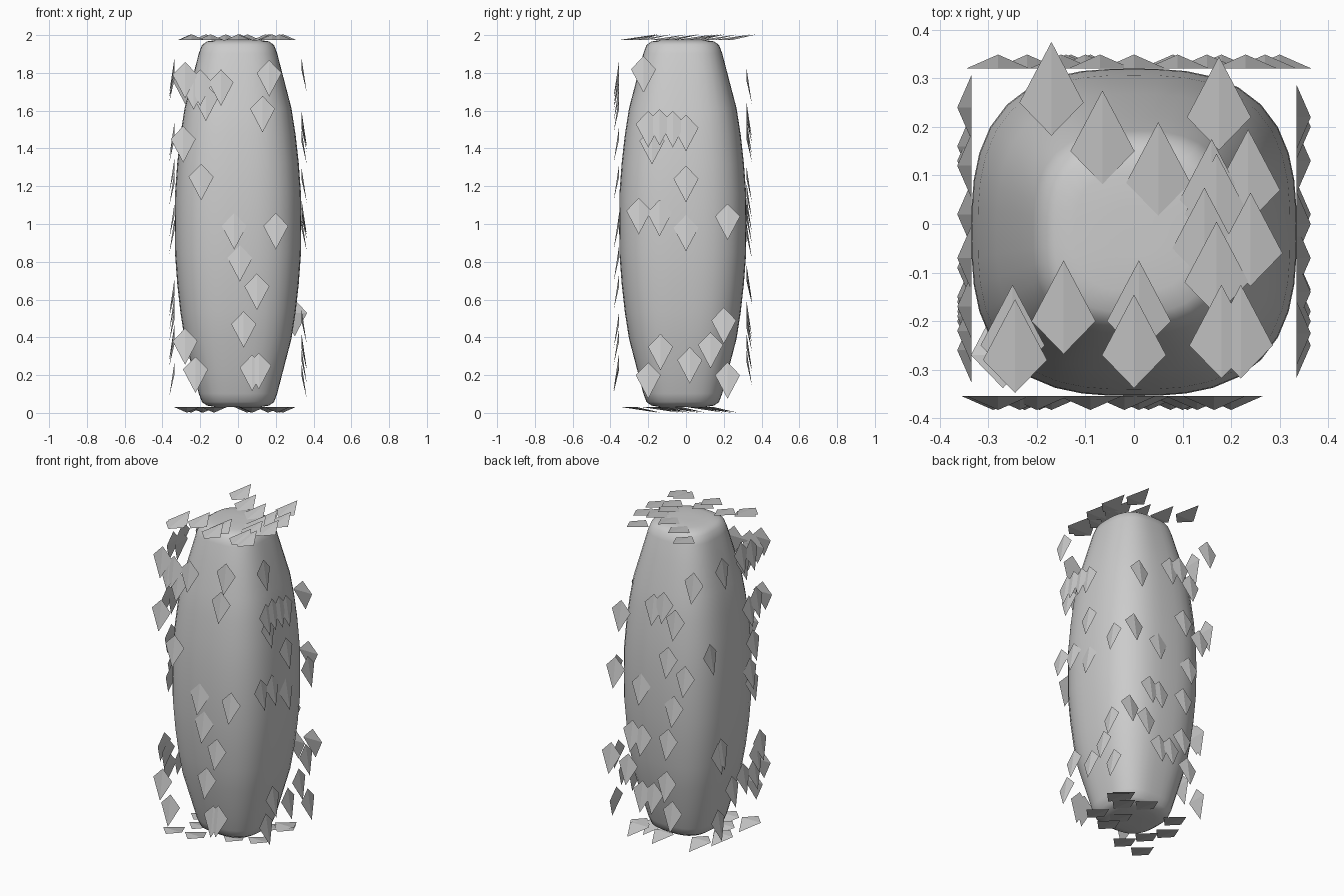
import bpy, bmesh, math
from mathutils import Vector

HX, HY, CY = 0.335, 0.337, -0.017      # half sizes and y centre of the body
Z0, Z1 = 0.03, 1.975
N = 40


def finish(bm, name, smooth):
    bmesh.ops.recalc_face_normals(bm, faces=bm.faces[:])
    mesh = bpy.data.meshes.new(name)
    bm.to_mesh(mesh)
    bm.free()
    for p in mesh.polygons:
        p.use_smooth = smooth
    ob = bpy.data.objects.new(name, mesh)
    bpy.context.collection.objects.link(ob)


# body: rounded-square sections lofted along a mirrored half profile (height, width factor)
half = [(0.16, 0.995), (0.32, 0.96), (0.47, 0.91), (0.61, 0.845), (0.79, 0.705),
        (0.9, 0.62), (0.945, 0.57), (0.964, 0.49), (0.971, 0.36), (0.9725, 0.15)]
profile = [(-z, f) for z, f in reversed(half)] + [(0, 1)] + half
bm = bmesh.new()
rings = []
for z, f in profile:
    ring = []
    for i in range(N):
        c, s = math.cos(math.tau * i / N), math.sin(math.tau * i / N)
        r = f * (abs(c) ** 2.8 + abs(s) ** 2.8) ** (-1 / 2.8)
        ring.append(bm.verts.new((HX * r * c, CY + HY * r * s, (Z0 + Z1) / 2 + z)))
    rings.append(ring)
for a, b in zip(rings, rings[1:]):
    for i in range(N):
        j = (i + 1) % N
        bm.faces.new((a[i], a[j], b[j], b[i]))
bm.faces.new(rings[0])
bm.faces.new(rings[-1])
finish(bm, "body", True)


# scales: flat tetrahedra on one side of the bounding box, tips lifted outward
def scales(name, places, to_point, normal, tip):
    n, t = Vector(normal), Vector(tip)
    side = n.cross(t)
    bm = bmesh.new()
    for p in places:
        o = Vector(to_point(*p))
        v = [bm.verts.new(q) for q in (o - t * 0.068, o + side * 0.066,
                                       o - side * 0.066, o + t * 0.125 + n * 0.029)]
        for tri in ((0, 1, 2), (0, 1, 3), (0, 2, 3), (1, 2, 3)):
            bm.faces.new([v[k] for k in tri])
    finish(bm, name, False)


front = [(.165, 1.8), (.13, 1.61), (-.29, 1.45), (-.195, 1.25), (-.02, .99), (.2, .99),
         (.01, .82), (.1, .67), (.03, .47), (-.28, .38), (-.225, .23), (.075, .24),
         (.11, .25), (-.28, 1.79), (-.235, 1.73), (-.2, 1.75), (-.17, 1.67), (-.09, 1.75)]
right = [(-.225, 1.82), (-.2, 1.53), (-.18, 1.44), (-.14, 1.54), (-.07, 1.53), (0, 1.51),
         (0, 1.24), (-.25, 1.07), (-.14, 1.06), (0, .98), (.22, 1.04), (.2, .49),
         (-.135, .35), (.13, .36), (.02, .28), (-.2, .2), (.22, .2)]
top = [(-.17, .25), (.175, .22), (-.065, .15), (.05, .085), (.16, .05), (.17, .02),
       (.235, .07), (.145, -.05), (.24, -.06), (.17, -.12), (-.25, -.25), (-.145, -.2),
       (.01, -.2), (0, -.27), (.18, -.25), (.22, -.25), (-.245, -.28)]
back = [(-.28, 1.76), (0, 1.55), (-.07, 1.58), (-.15, 1.49), (.23, 1.45), (.27, 1.08),
        (.09, 1.02), (-.1, 1.24), (-.22, 1.15), (-.14, .94), (.15, .71), (.08, .7),
        (.3, .53), (.18, .49), (-.1, .72), (-.09, .45), (0, .355), (.08, .345), (-.13, .27)]
left = [(.12, 1.79), (-.07, 1.82), (-.17, 1.8), (-.09, 1.77), (-.22, 1.48), (-.15, 1.45),
        (-.19, 1.22), (.24, 1.29), (-.16, 1.05), (-.18, .97), (.13, .65), (.16, .63),
        (-.26, .56), (-.22, .5), (-.09, .41), (-.2, .4), (.02, .37), (.16, .21)]
bottom = [(.22, .15), (.237, .12), (.16, .077), (.048, .15), (.207, -.1), (.07, -.055),
          (-.19, .116), (.075, -.16), (-.25, -.02), (-.185, -.13), (-.127, -.256), (-.27, -.27)]

down, rear = (0, 0, -1), (0, 1, 0)
scales("front_scales", front, lambda x, z: (x, CY - HY, z), (0, -1, 0), down)
scales("back_scales", back, lambda x, z: (x, CY + HY, z), (0, 1, 0), down)
scales("right_scales", right, lambda y, z: (HX, y, z), (1, 0, 0), down)
scales("left_scales", left, lambda y, z: (-HX, y, z), (-1, 0, 0), down)
scales("top_scales", top, lambda x, y: (x, y, Z1), (0, 0, 1), rear)
scales("bottom_scales", bottom, lambda x, y: (x, y, Z0), (0, 0, -1), rear)
